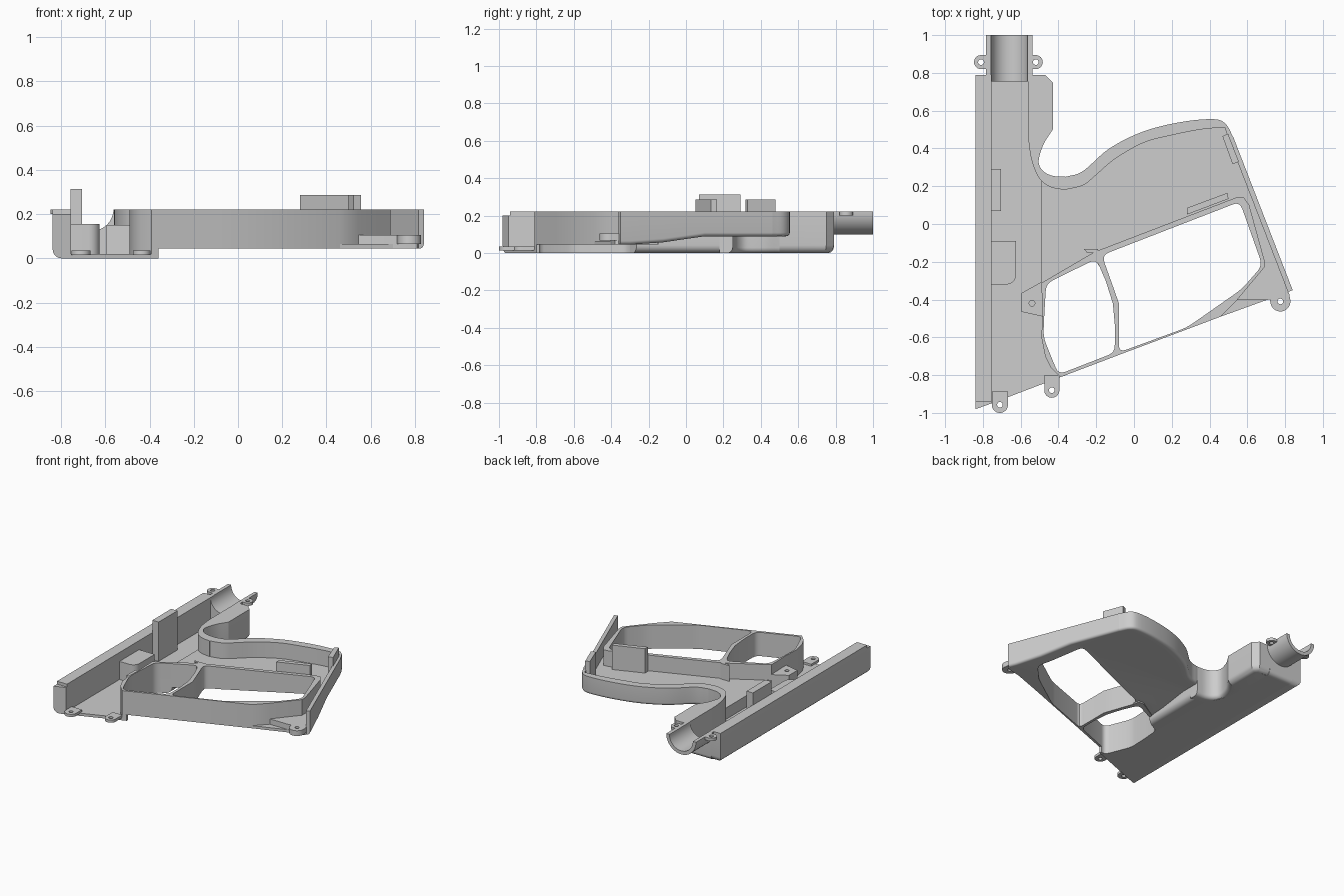
import bpy, bmesh, math
from mathutils import Matrix, Vector

cube = bpy.data.objects.get("Cube")
if cube:
    bpy.data.objects.remove(cube, do_unlink=True)

grey = bpy.data.materials.new("plain_grey")
grey.use_nodes = True
grey.diffuse_color = (0.61, 0.61, 0.61, 1)
grey.node_tree.nodes["Principled BSDF"].inputs["Base Color"].default_value = grey.diffuse_color

TOP = 0.222         # rim height
FLOOR = 0.02        # receiver floor
GRIP_BASE = 0.045   # underside of the grip at its lower end
GRIP_FLOOR = 0.105


def rise(y):
    """Height gained by the grip underside towards the back."""
    if y < -0.12:
        return 0.013 * max(0, (y + 0.3) / 0.18)
    return 0.013 + 0.032 * min(1, (y + 0.12) / 0.22)


def prism(name, pts, z0, z1, rim=0, radius=0.0, sloped=False):
    """Extrude an outline; round the first `rim` bottom edges; optionally slope the underside."""
    bm = bmesh.new()
    verts = [bm.verts.new((x, y, z0)) for x, y in pts]
    geo = bmesh.ops.extrude_face_region(bm, geom=[bm.faces.new(verts)])
    for v in geo["geom"]:
        if isinstance(v, bmesh.types.BMVert):
            v.co.z = z1
    bmesh.ops.recalc_face_normals(bm, faces=bm.faces)
    if rim:
        edges = [bm.edges.get((verts[i], verts[i + 1])) for i in range(rim)]
        bmesh.ops.bevel(bm, geom=edges, offset=radius, segments=5, profile=0.5, affect='EDGES')
    if sloped:
        for y in (-0.3, -0.12, 0.1):
            bmesh.ops.bisect_plane(bm, geom=bm.verts[:] + bm.edges[:] + bm.faces[:],
                                   plane_co=(0, y, 0), plane_no=(0, 1, 0))
        for v in bm.verts:
            if v.co.z < z1 - 0.01:
                v.co.z += rise(v.co.y)
    bmesh.ops.recalc_face_normals(bm, faces=bm.faces)
    if bm.calc_volume(signed=True) < 0:
        bmesh.ops.reverse_faces(bm, faces=bm.faces)
    mesh = bpy.data.meshes.new(name)
    bm.to_mesh(mesh)
    bm.free()
    mesh.materials.append(grey)
    ob = bpy.data.objects.new(name, mesh)
    bpy.context.collection.objects.link(ob)
    parts.append(ob)
    return ob


parts = []


def along_y(name, pts, y0, y1, **options):
    """Extrude an outline drawn in x and z along y."""
    prism(name, pts, -y1, -y0, **options).data.transform(Matrix.Rotation(math.pi / 2, 4, 'X'))


def arc(cx, cy, r, a0, a1, n):
    return [(cx + r * math.cos(a0 + (a1 - a0) * i / n),
             cy + r * math.sin(a0 + (a1 - a0) * i / n)) for i in range(n + 1)]


def smooth(pts, n=5):
    """Rounded path through a few points."""
    p = [Vector(q) for q in pts]
    p = [2 * p[0] - p[1]] + p + [2 * p[-1] - p[-2]]
    out = []
    for a, b, c, d in zip(p, p[1:], p[2:], p[3:]):
        for i in range(n):
            t = i / n
            out.append(tuple(0.5 * (2 * b + (c - a) * t + (2 * a - 5 * b + 4 * c - d) * t * t
                                    + (3 * b - a - 3 * c + d) * t ** 3)))
    return out + [tuple(p[-2])]


K = 5  # points per rounded corner


def rounded(pts, r):
    """Closed outline with every corner replaced by a short arc."""
    p = [Vector(q) for q in pts]
    out = []
    for i, c in enumerate(p):
        a = c + (p[i - 1] - c).normalized() * r
        b = c + (p[(i + 1) % len(p)] - c).normalized() * r
        for k in range(K):
            t = k / (K - 1)
            out.append(tuple(a * (1 - t) ** 2 + c * 2 * t * (1 - t) + b * t * t))
    return out


# Receiver: side wall, end wall, corner block, neck and floor
prism("side_wall", [(-0.838, -0.94), (-0.838, 0.79), (-0.755, 0.79), (-0.755, -0.94)],
      0, TOP, rim=2, radius=0.042)
prism("side_wall_tip", [(-0.838, -0.98), (-0.838, -0.94), (-0.755, -0.94), (-0.755, -0.95)],
      0, 0.2, rim=1, radius=0.042)
along_y("end_wall", [(-0.56, 0), (-0.76, 0), (-0.76, TOP)]
        + arc(-0.66, TOP, 0.097, math.pi, math.tau, 24) + [(-0.56, TOP)],
        0.755, 0.79, rim=1, radius=0.03)
prism("corner_block", [(-0.56, 0.79), (-0.47, 0.79), (-0.43, 0.75), (-0.43, 0.5), (-0.56, 0.5)],
      0, TOP, rim=3, radius=0.042)
neck = smooth([(-0.43, 0.5), (-0.48, 0.42), (-0.505, 0.33), (-0.48, 0.28), (-0.43, 0.255),
               (-0.36, 0.25)])
neck_inner = smooth([(-0.36, 0.18), (-0.44, 0.195), (-0.5, 0.24), (-0.54, 0.33), (-0.557, 0.43),
                     (-0.56, 0.5)])
prism("neck_wall", neck + neck_inner, 0, TOP, rim=len(neck) - 1, radius=0.03)
guard_left = [(-0.49, -0.312), (-0.485, -0.48), (-0.49, -0.6), (-0.47, -0.7), (-0.44, -0.76),
              (-0.39, -0.811)]
prism("receiver_floor", [(-0.76, -0.952), (-0.76, 0.756), (-0.52, 0.756), (-0.52, 0.45),
                         (-0.53, 0.33), (-0.488, 0.23)] + guard_left, 0, FLOOR)
prism("floor_step", [(-0.36, 0.2), (-0.36, -0.264), (-0.465, -0.315), (-0.49, -0.312),
                     (-0.49, 0.235)], 0, GRIP_FLOOR, rim=1, radius=0.042)

# Trigger and hand openings with their full-height frames
trigger = rounded([(-0.112, -0.42), (-0.1, -0.68), (-0.4, -0.797), (-0.48, -0.6),
                   (-0.475, -0.48), (-0.465, -0.315), (-0.2, -0.185)], 0.04)
hand = rounded([(-0.08, -0.42), (-0.17, -0.165), (0.56, 0.118), (0.68, -0.22), (0.57, -0.345),
                (0.28, -0.548), (-0.08, -0.68)], 0.04)
hand_outer = [(-0.21, -0.148), (0.54, 0.14), (0.58, 0.143), (0.61, 0.1), (0.69, -0.19),
              (0.69, -0.23), (0.545, -0.403), (0.46, -0.49)]
prism("trigger_frame", [(-0.21, -0.148)] + guard_left + [(-0.09, -0.697)] + trigger[K:],
      GRIP_BASE, TOP)
prism("guard_base", guard_left + [(-0.36, -0.8)] + trigger[2 * K:6 * K], 0, GRIP_BASE)
prism("hand_frame", hand_outer + [(-0.09, -0.697)] + hand[:K - 1:-1], GRIP_BASE, TOP, sloped=True)
prism("frame_divider", [(-0.105, -0.7), (-0.1, -0.66), (-0.1, -0.55), (-0.112, -0.42),
                        (-0.15, -0.3), (-0.2, -0.185), (-0.21, -0.15), (-0.17, -0.15),
                        (-0.158, -0.2), (-0.115, -0.32), (-0.08, -0.42), (-0.08, -0.67),
                        (-0.07, -0.689)], GRIP_BASE, TOP)

# Grip: curved wall, rear wall, floor and corner shelf
back_curve = smooth([(-0.36, 0.25), (-0.27, 0.28), (-0.13, 0.4), (0.05, 0.49), (0.25, 0.54),
                     (0.42, 0.555), (0.485, 0.53), (0.525, 0.46)])
inner_curve = smooth([(0.48, 0.512), (0.35, 0.5), (0.2, 0.47), (0.05, 0.43), (-0.1, 0.345),
                      (-0.2, 0.26), (-0.27, 0.205), (-0.37, 0.18)])
prism("grip_back", back_curve + [(0.5, 0.453)] + inner_curve, GRIP_BASE, TOP,
      rim=len(back_curve) - 1, radius=0.02, sloped=True)
prism("rear_wall", [(0.525, 0.462), (0.84, -0.35), (0.815, -0.36), (0.5, 0.453)],
      GRIP_BASE, TOP, rim=1, radius=0.02, sloped=True)
prism("grip_floor", inner_curve + [(-0.38, -0.25), (-0.36, -0.262), (-0.22, -0.19)]
      + hand_outer[:-1] + [(0.7, -0.403), (0.81, -0.38), (0.817, -0.36), (0.502, 0.454)],
      GRIP_BASE, GRIP_FLOOR, sloped=True)
prism("corner_shelf", [(0.46, -0.49), (0.545, -0.403), (0.7, -0.403)], GRIP_BASE, 0.065)

# Half-round barrel socket
along_y("barrel_socket", arc(-0.66, TOP, 0.123, math.pi, math.tau, 24)
        + arc(-0.66, TOP, 0.097, math.tau, math.pi, 24), 0.757, 1.0)


def drill(ob, x, y):
    """Cut a screw hole and discard the helper."""
    pin = prism("hole", arc(x, y, 0.015, 0, math.tau * 23 / 24, 23), -0.1, 0.4)
    mod = ob.modifiers.new("hole", 'BOOLEAN')
    mod.object, mod.operation, mod.solver = pin, 'DIFFERENCE', 'EXACT'
    bpy.context.view_layer.update()
    done = ob.evaluated_get(bpy.context.evaluated_depsgraph_get())
    mesh = bpy.data.meshes.new_from_object(done)
    ob.modifiers.clear()
    ob.data = mesh
    parts.remove(pin)
    bpy.data.objects.remove(pin, do_unlink=True)


# Screw ears
def ear(name, x, y, r, angle, length, z0, z1):
    a = math.radians(angle)
    dx, dy = math.cos(a) * length, math.sin(a) * length
    pts = arc(x, y, r, a + math.pi / 2, a + 1.5 * math.pi, 16)
    pts += [(pts[-1][0] + dx, pts[-1][1] + dy), (pts[0][0] + dx, pts[0][1] + dy)]
    drill(prism(name, pts, z0, z1), x, y)


ear("barrel_ear_right", -0.81, 0.857, 0.037, 0, 0.04, 0.2, TOP)
ear("barrel_ear_left", -0.52, 0.857, 0.037, 180, 0.04, 0.2, TOP)
ear("front_ear_right", -0.71, -0.957, 0.043, 90, 0.07, 0.015, 0.035)
ear("front_ear_middle", -0.435, -0.88, 0.04, 90, 0.08, 0.015, 0.035)
ear("butt_ear", 0.775, -0.41, 0.053, 100, 0.04, 0.066, GRIP_FLOOR)

# Inner posts, blocks and locating tabs
prism("tall_post", [(-0.757, 0.07), (-0.705, 0.07), (-0.705, 0.292), (-0.757, 0.292)],
      FLOOR - 0.005, 0.313)
prism("stop_block", [(-0.757, -0.32)] + arc(-0.675, -0.27, 0.05, -math.pi / 2, 0, 6)
      + [(-0.625, -0.09), (-0.757, -0.09)], FLOOR - 0.005, 0.155)
drill(prism("screw_boss", [(-0.595, -0.365), (-0.487, -0.305), (-0.483, -0.49),
                           (-0.595, -0.465)], FLOOR - 0.005, 0.15), -0.54, -0.42)
prism("inner_tab", [(0.28, 0.05), (0.5, 0.133), (0.495, 0.165), (0.28, 0.085)],
      GRIP_FLOOR - 0.005, 0.287)
prism("rear_tab", [(0.468, 0.465), (0.498, 0.478), (0.555, 0.33), (0.522, 0.317)],
      GRIP_FLOOR - 0.005, 0.287)
prism("wall_nub", [(-0.265, -0.133), (-0.19, -0.133), (-0.19, -0.15), (-0.25, -0.15)],
      GRIP_FLOOR - 0.005, TOP)

# Smooth the curved walls, keep hard edges
bpy.ops.object.select_all(action='DESELECT')
for ob in parts:
    ob.select_set(True)
bpy.context.view_layer.objects.active = parts[0]
bpy.ops.object.shade_smooth_by_angle(angle=math.radians(30))
